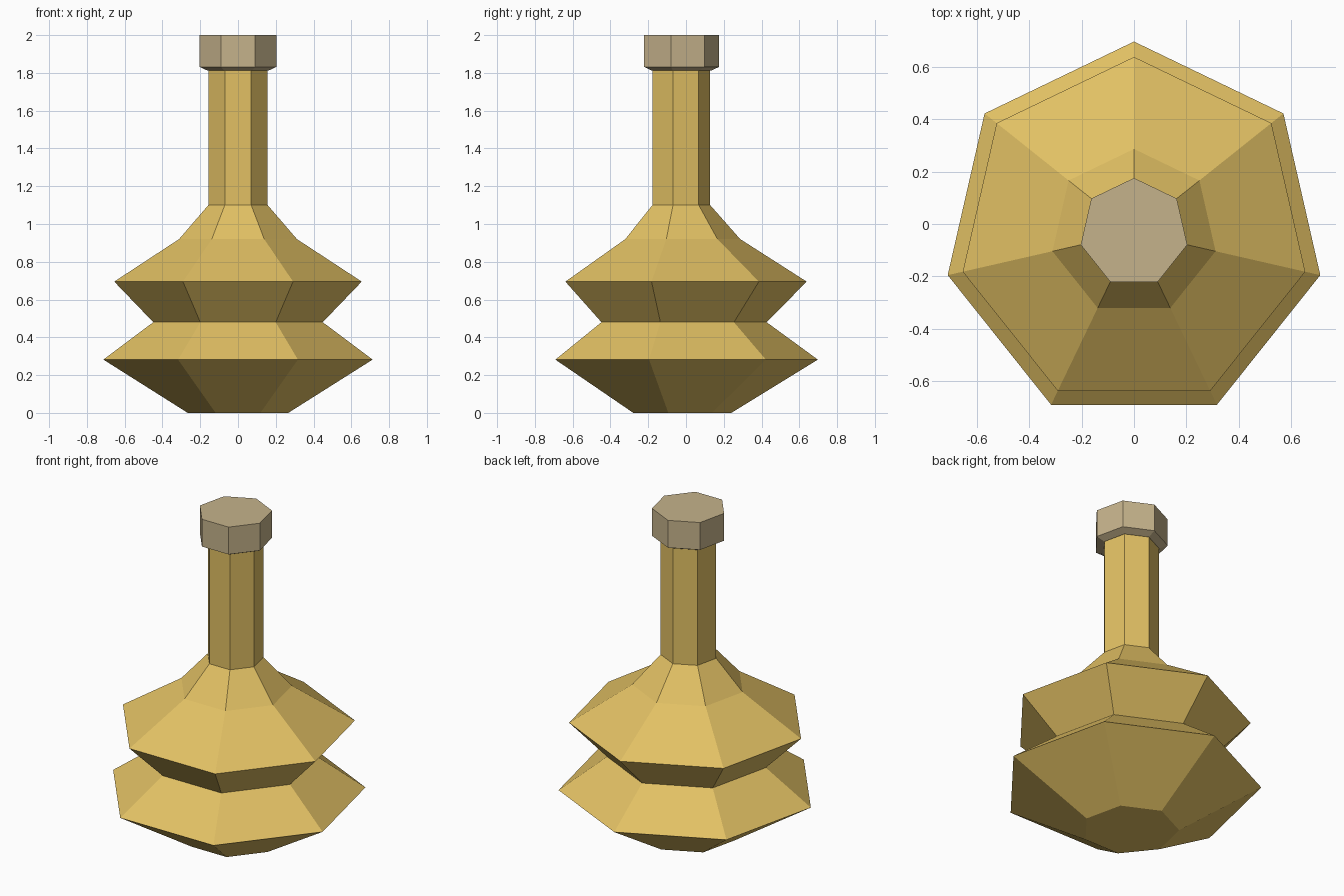
import bpy
import bmesh
from math import cos, sin, pi

SIDES = 7
CENTRE_Y = -0.033

cube = bpy.data.objects.get("Cube")
if cube:
    bpy.data.objects.remove(cube, do_unlink=True)


def make_material(name, rgb):
    mat = bpy.data.materials.new(name)
    mat.use_nodes = True
    colour = (*rgb, 1.0)
    mat.diffuse_color = colour
    bsdf = next(n for n in mat.node_tree.nodes if n.type == "BSDF_PRINCIPLED")
    bsdf.inputs["Base Color"].default_value = colour
    return mat


def lathe(name, profile, mat):
    """Turn (radius, height) pairs into a closed seven-sided solid."""
    bm = bmesh.new()
    rings = []
    for radius, z in profile:
        angles = [pi / 2 + 2 * pi * i / SIDES for i in range(SIDES)]
        rings.append([bm.verts.new((radius * cos(a), radius * sin(a), z)) for a in angles])
    for low, high in zip(rings, rings[1:]):
        for i in range(SIDES):
            j = (i + 1) % SIDES
            bm.faces.new((low[i], low[j], high[j], high[i]))
    bm.faces.new(rings[0][::-1])
    bm.faces.new(rings[-1])
    mesh = bpy.data.meshes.new(name)
    bm.to_mesh(mesh)
    bm.free()
    mesh.materials.append(mat)
    obj = bpy.data.objects.new(name, mesh)
    obj.location.y = CENTRE_Y
    bpy.context.collection.objects.link(obj)
    return obj


gold = make_material("gold", (0.76, 0.53, 0.127))
stopper_tan = make_material("stopper tan", (0.56, 0.45, 0.26))

# Double-bulged body running up into the straight neck
lathe("bottle_body", [
    (0.273, 0.0), (0.731, 0.282), (0.46, 0.48), (0.672, 0.695),
    (0.32, 0.92), (0.161, 1.1), (0.161, 1.815),
], gold)

# Stopper with a bevelled lower rim
lathe("stopper", [(0.165, 1.812), (0.209, 1.832), (0.209, 2.0)], stopper_tan)
